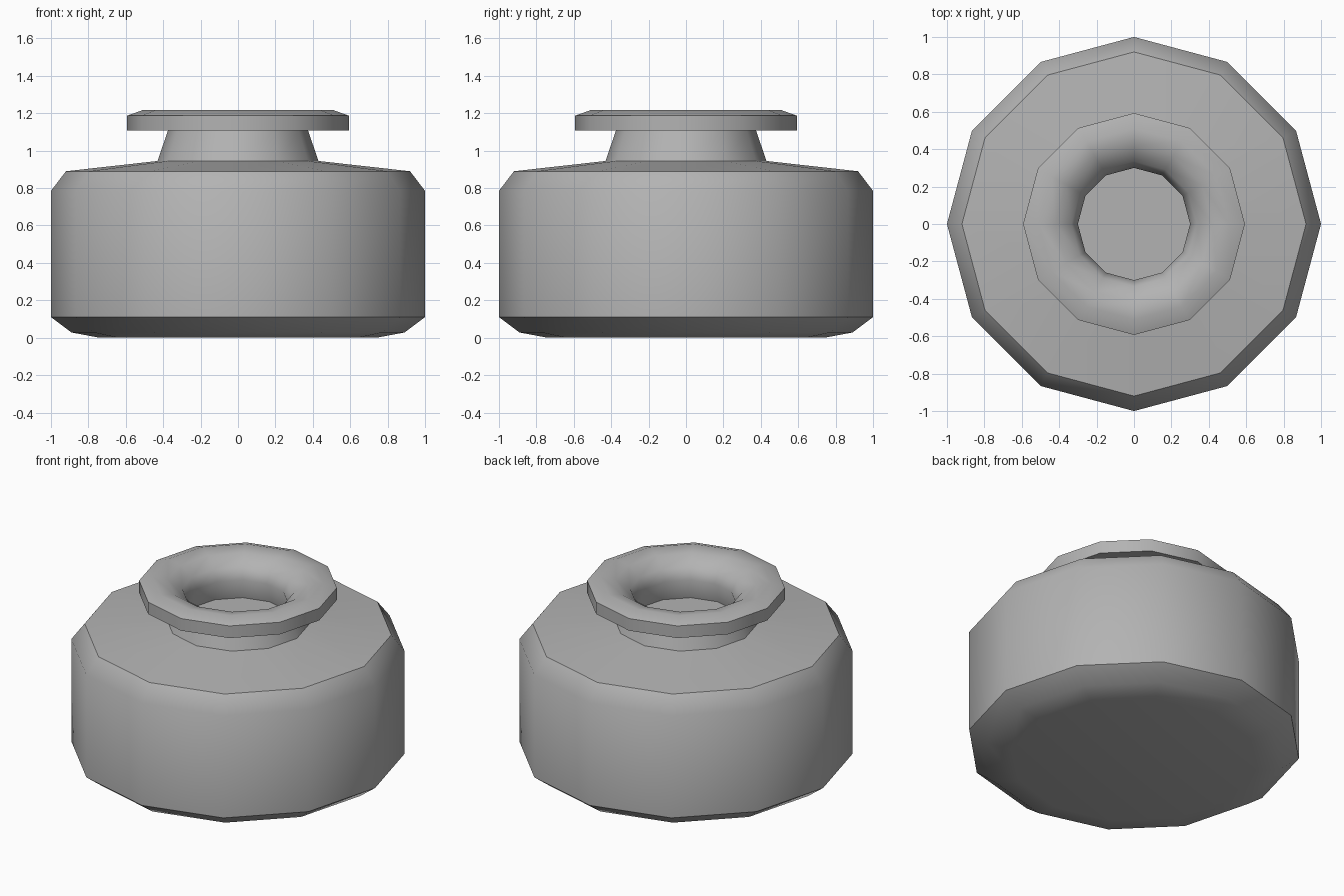
import bpy
import bmesh
import math

if "Cube" in bpy.data.objects:
    bpy.data.objects.remove(bpy.data.objects["Cube"])

SIDES = 12


def lathe(name, profile, smooth_angle=40):
    """Revolve a (radius, z) profile with capped ends, 12 sides."""
    bm = bmesh.new()
    rings = []
    for r, z in profile:
        rings.append([bm.verts.new((r * math.cos(2 * math.pi * i / SIDES),
                                    r * math.sin(2 * math.pi * i / SIDES), z))
                      for i in range(SIDES)])
    for low, high in zip(rings, rings[1:]):
        for i in range(SIDES):
            j = (i + 1) % SIDES
            bm.faces.new((low[i], low[j], high[j], high[i]))
    bm.faces.new(rings[0][::-1])
    bm.faces.new(rings[-1])
    bmesh.ops.recalc_face_normals(bm, faces=bm.faces)
    mesh = bpy.data.meshes.new(name)
    bm.to_mesh(mesh)
    bm.free()
    obj = bpy.data.objects.new(name, mesh)
    bpy.context.collection.objects.link(obj)
    bpy.ops.object.select_all(action='DESELECT')
    obj.select_set(True)
    bpy.context.view_layer.objects.active = obj
    bpy.ops.object.shade_smooth_by_angle(angle=math.radians(smooth_angle))
    return obj


# Squat bottle: base, body, shoulder, neck, flared lip, mouth and inner floor
bottle = lathe("bottle", [
    (0.74, 0.0), (0.89, 0.028), (1.0, 0.11),         # rounded base
    (1.0, 0.785), (0.92, 0.89), (0.43, 0.945),       # wall and shoulder
    (0.375, 1.107), (0.593, 1.107), (0.593, 1.187),  # neck and lip
    (0.51, 1.217), (0.42, 1.2), (0.335, 1.145),      # funnel mouth
    (0.30, 1.075), (0.33, 0.945),                    # inside of the neck
])

# Dark grey body colour
grey = bpy.data.materials.new("dark_grey")
grey.diffuse_color = (0.45, 0.45, 0.45, 1.0)
grey.use_nodes = True
grey.node_tree.nodes["Principled BSDF"].inputs["Base Color"].default_value = grey.diffuse_color
bottle.data.materials.append(grey)
